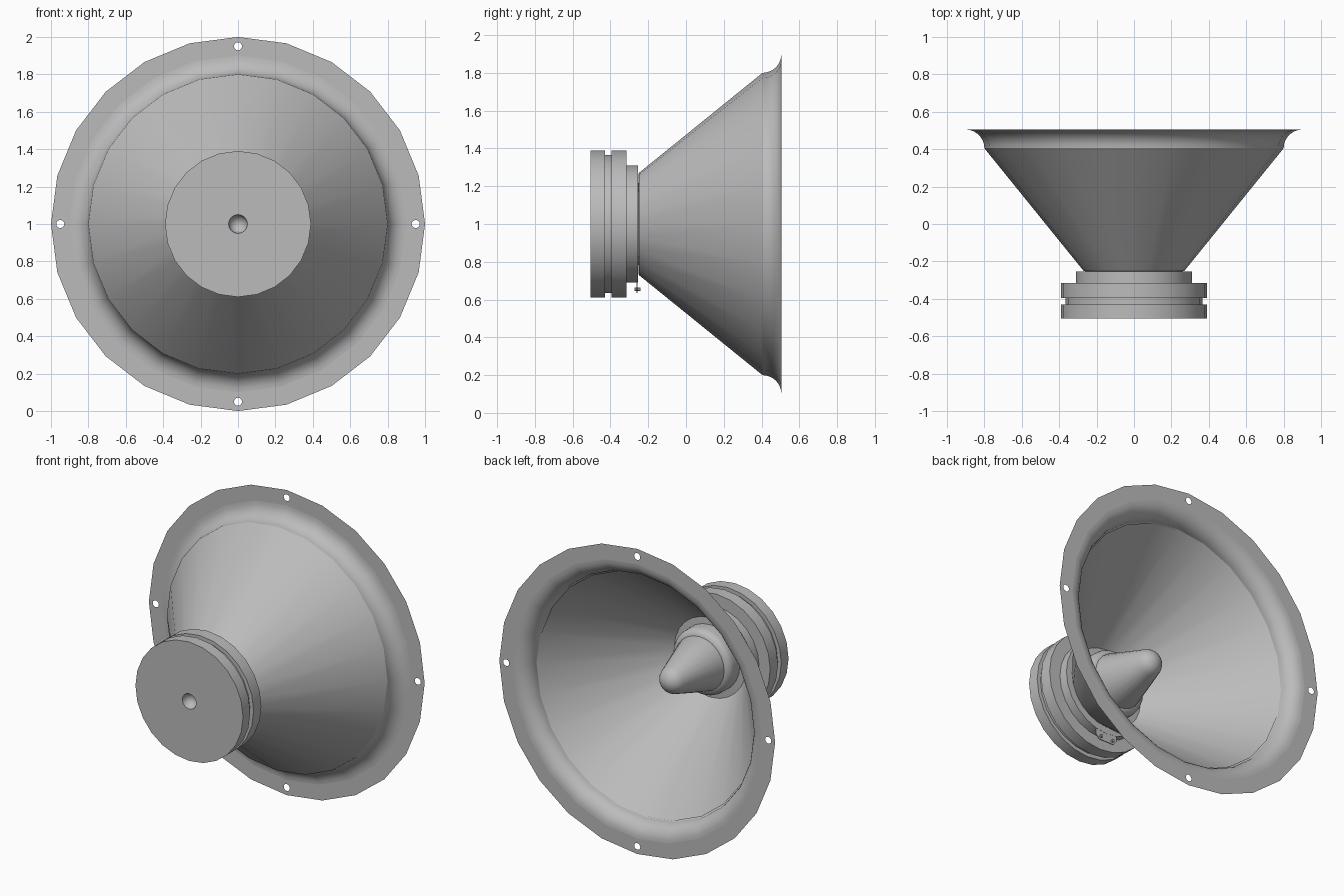
import bpy, bmesh, math
from mathutils import Vector, Matrix

if "Cube" in bpy.data.objects:
    bpy.data.objects.remove(bpy.data.objects["Cube"])

SIDES = 24
RIM_Y = 0.505

grey = bpy.data.materials.new("grey")
grey.use_nodes = True
grey.diffuse_color = (0.5, 0.5, 0.5, 1)
grey.node_tree.nodes["Principled BSDF"].inputs["Base Color"].default_value = (0.5, 0.5, 0.5, 1)


def finish(name, bm, smooth=True):
    mesh = bpy.data.meshes.new(name)
    bm.to_mesh(mesh)
    bm.free()
    mesh.materials.append(grey)
    obj = bpy.data.objects.new(name, mesh)
    bpy.context.collection.objects.link(obj)
    if smooth:
        bpy.ops.object.select_all(action='DESELECT')
        obj.select_set(True)
        bpy.context.view_layer.objects.active = obj
        bpy.ops.object.shade_smooth_by_angle(angle=math.radians(32))
    return obj


def ring_point(r, y, i, n=SIDES):
    a = 2 * math.pi * i / n
    return Vector((r * math.cos(a), y, 1 + r * math.sin(a)))


def lathe(name, profile):
    """Turn (radius, y) points about the speaker axis."""
    bm = bmesh.new()
    rings = [[bm.verts.new(ring_point(r, y, i)) for i in range(SIDES)] for r, y in profile]
    for a, b in zip(rings, rings[1:]):
        for i in range(SIDES):
            j = (i + 1) % SIDES
            bm.faces.new((a[i], a[j], b[j], b[i]))
    bmesh.ops.remove_doubles(bm, verts=bm.verts, dist=1e-5)
    bmesh.ops.recalc_face_normals(bm, faces=bm.faces)
    return finish(name, bm)


def arc(cr, cy, radius, start, end, steps):
    """Profile points along a circular arc, angles in degrees."""
    angles = [math.radians(start + (end - start) * k / steps) for k in range(steps + 1)]
    return [(cr + radius * math.cos(t), cy + radius * math.sin(t)) for t in angles]


# Cone basket, inner paper cone and flared surround
lathe("basket_cone", [(0.27, -0.25), (0.8, 0.405)])
lathe("paper_cone", [(0.26, -0.25), (0.792, 0.407)])
lathe("surround", arc(0.9, 0.405, 0.1, 180, 90, 8))

# Flat mounting flange with four screw holes
bm = bmesh.new()


def add_loop(points):
    verts = [bm.verts.new(p) for p in points]
    return [bm.edges.new((verts[i], verts[i - 1])) for i in range(len(verts))]


edges = []
for radius in (1.0, 0.9):
    edges += add_loop([ring_point(radius, RIM_Y, i) for i in range(SIDES)])
for q in range(4):
    shift = ring_point(0.95, 0, q, 4) - Vector((0, 0, 1))
    edges += add_loop([ring_point(0.022, RIM_Y, i, 12) + shift for i in range(12)])
bmesh.ops.triangle_fill(bm, use_beauty=True, edges=edges, normal=(0, 1, 0))
finish("flange", bm, smooth=False)

# Grooved magnet with a dished vent at its front, and the stepped plate behind it
dish = arc(0, -RIM_Y, 0.05, 90, 0, 5)
lathe("magnet", dish + [
    (0.39, -RIM_Y), (0.39, -0.43), (0.365, -0.43), (0.365, -0.395), (0.39, -0.395),
    (0.39, -0.315), (0.31, -0.315), (0.31, -0.255), (0, -0.255)])

# Rounded collar and bullet-shaped plug inside the cone
lathe("collar", [(0.27, -0.253), (0.215, -0.25)] + arc(0.165, -0.19, 0.05, 0, 90, 5))
lathe("phase_plug", [(0.18, -0.25), (0.18, -0.15)] + arc(0, 0.12, 0.09, 15, 90, 6))

# Terminal plate with clipped lower corners
bm = bmesh.new()
outline = [(-0.08, 0.74), (0.08, 0.74), (0.08, 0.665), (0.055, 0.635), (-0.055, 0.635), (-0.08, 0.665)]
face = bm.faces.new([bm.verts.new((x, -0.262, z)) for x, z in outline])
side = bmesh.ops.extrude_face_region(bm, geom=[face])
bmesh.ops.translate(bm, vec=(0, 0.006, 0), verts=[v for v in side["geom"] if isinstance(v, bmesh.types.BMVert)])
bmesh.ops.recalc_face_normals(bm, faces=bm.faces)
finish("terminal_plate", bm, smooth=False)

# Terminal screws
for name, x in (("left_terminal", 0.045), ("right_terminal", -0.045)):
    bm = bmesh.new()
    bmesh.ops.create_cone(bm, cap_ends=True, segments=10, radius1=0.01, radius2=0.01, depth=0.03,
                          matrix=Matrix.Translation((x, -0.257, 0.655)) @ Matrix.Rotation(math.pi / 2, 4, 'X'))
    finish(name, bm)
